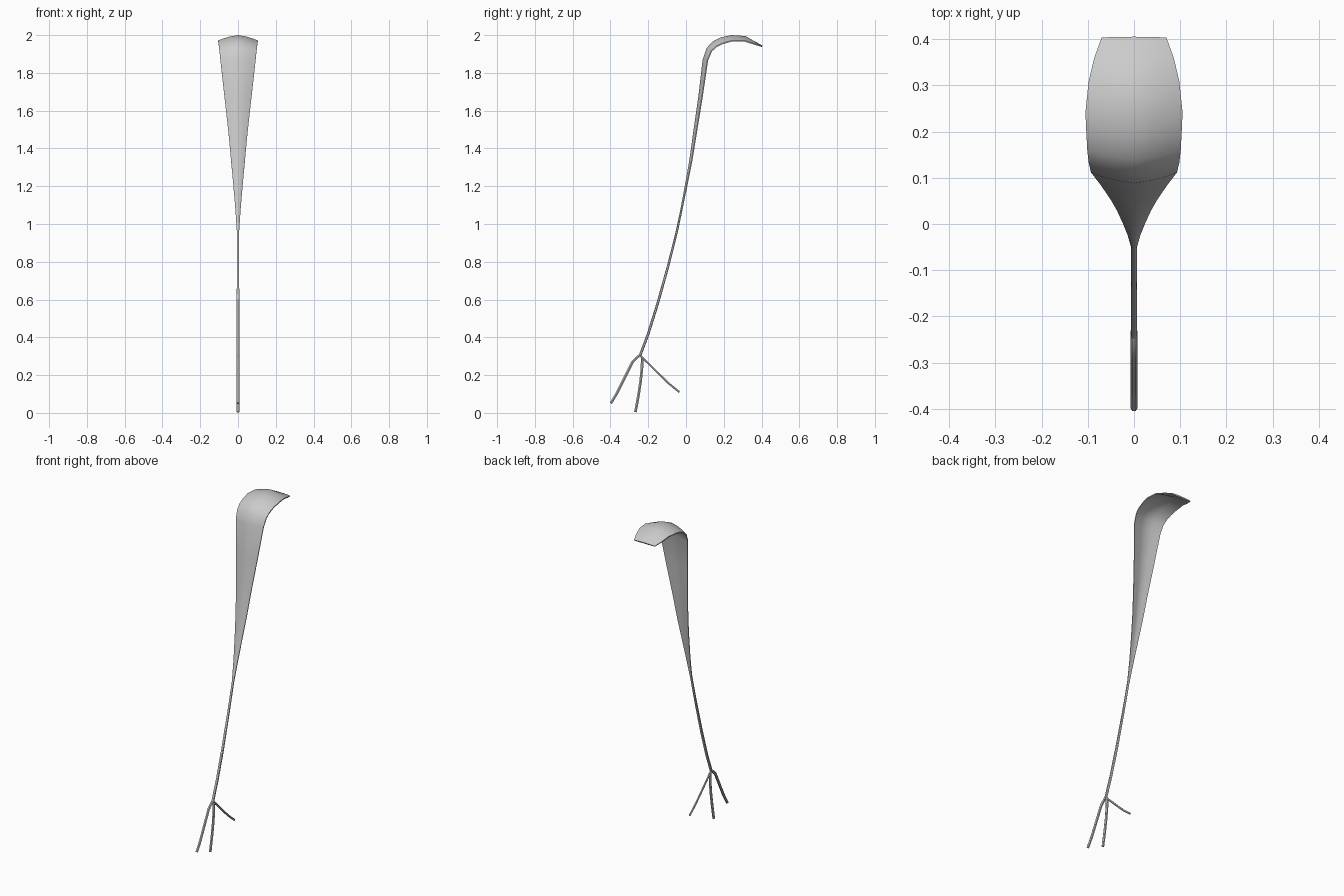
import bpy, bmesh
from mathutils import Vector

if "Cube" in bpy.data.objects:
    bpy.data.objects.remove(bpy.data.objects["Cube"])


def loft(name, stations, us, closed_power=1.4):
    """Skin a ribbon-like tube in the x=0 plane; station = y, z, half width, droop, thickness."""
    bm = bmesh.new()
    rings = []
    pts = [Vector((0, s[0], s[1])) for s in stations]
    for i, (y, z, w, droop, thick) in enumerate(stations):
        t = (pts[min(i + 1, len(pts) - 1)] - pts[max(i - 1, 0)]).normalized()
        inward = Vector((0, t.z, -t.y))
        outer, inner = [], []
        for u in us:
            p = pts[i] + Vector((u * w, 0, 0)) + inward * droop * abs(u) ** closed_power
            edge = 0.25 * thick * abs(u) ** 4
            outer.append(bm.verts.new(p + inward * edge))
            inner.append(bm.verts.new(p + inward * (thick - edge)))
        rings.append(outer + inner[::-1])
    n = len(rings[0])
    for a, b in zip(rings, rings[1:]):
        for k in range(n):
            bm.faces.new((a[k], a[(k + 1) % n], b[(k + 1) % n], b[k]))
    bm.faces.new(rings[0])
    bm.faces.new(rings[-1])
    bmesh.ops.recalc_face_normals(bm, faces=bm.faces)
    mesh = bpy.data.meshes.new(name)
    bm.to_mesh(mesh)
    bm.free()
    obj = bpy.data.objects.new(name, mesh)
    bpy.context.collection.objects.link(obj)
    bpy.context.view_layer.objects.active = obj
    obj.select_set(True)
    bpy.ops.object.shade_smooth_by_angle()
    obj.select_set(False)
    return obj


def root(name, path, radius):
    """Thin round strand following y, z points."""
    curve = bpy.data.curves.new(name, 'CURVE')
    curve.dimensions = '3D'
    curve.bevel_depth = radius
    curve.bevel_resolution = 1
    curve.use_fill_caps = True
    spline = curve.splines.new('POLY')
    spline.points.add(len(path) - 1)
    for p, (y, z) in zip(spline.points, path):
        p.co = (0, y, z, 1)
    obj = bpy.data.objects.new(name, curve)
    bpy.context.collection.objects.link(obj)
    bpy.context.view_layer.objects.active = obj
    obj.select_set(True)
    bpy.ops.object.convert(target='MESH')
    bpy.ops.object.shade_smooth_by_angle()
    bpy.context.object.select_set(False)


# Stem widening into the arched, drooping leaf blade
loft("stem_and_leaf", [
    (-.252, .300, .007, .000, .014), (-.207, .420, .007, .000, .014),
    (-.157, .580, .007, .000, .014), (-.098, .790, .006, .000, .013),
    (-.055, .960, .006, .001, .012), (-.029, 1.08, .014, .003, .010),
    (-.005, 1.21, .025, .006, .010), (.018, 1.34, .037, .009, .010),
    (.036, 1.47, .049, .012, .010), (.066, 1.68, .072, .016, .010),
    (.088, 1.87, .093, .021, .011), (.108, 1.93, .098, .025, .012),
    (.140, 1.966, .101, .028, .012), (.185, 1.988, .103, .028, .012),
    (.240, 2.00, .105, .026, .012), (.315, 1.995, .098, .021, .012),
    (.365, 1.966, .086, .009, .011), (.405, 1.945, .070, .002, .008),
], (-1, -.75, -.4, 0, .4, .75, 1))

# Three spreading roots
root("front_root", [(-.240, .308), (-.258, .295), (-.283, .270), (-.325, .185),
                    (-.365, .105), (-.398, .051)], .008)
root("middle_root", [(-.232, .295), (-.233, .240), (-.240, .170), (-.252, .090),
                     (-.268, .004)], .008)
root("back_root", [(-.240, .302), (-.140, .203), (-.090, .155), (-.035, .110)], .006)
